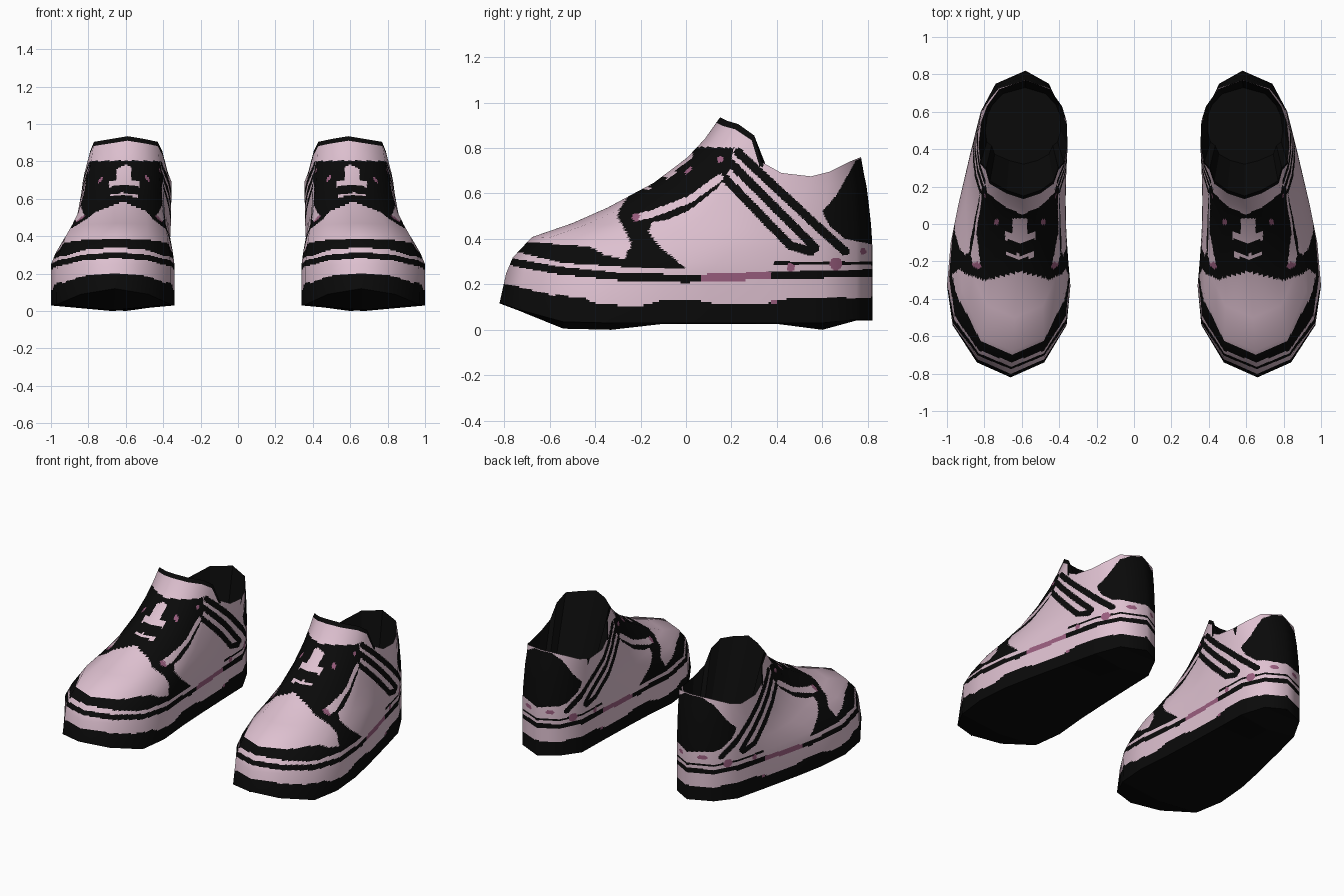
import bpy
import bmesh
from mathutils import Vector

cube = bpy.data.objects.get("Cube")
if cube:
    bpy.data.objects.remove(cube, do_unlink=True)


def material(name, color):
    mat = bpy.data.materials.new(name)
    mat.use_nodes = True
    mat.diffuse_color = (*color, 1)
    bsdf = mat.node_tree.nodes["Principled BSDF"]
    bsdf.inputs["Base Color"].default_value = (*color, 1)
    bsdf.inputs["Roughness"].default_value = 0.8
    return mat


PINK, BLACK, MAUVE = 0, 1, 2
MATERIALS = [material("pale_pink", (0.73, 0.53, 0.63)),
             material("black", (0.003, 0.003, 0.003)),
             material("mauve", (0.32, 0.11, 0.21))]

# Sole outline and collar rim, toe to heel: y, outer x, inner x, z
SOLE = [(-.82, .66, .66, .12), (-.74, .84, .48, .09), (-.54, .97, .36, .035),
        (-.33, 1, .34, .03), (-.1, .98, .36, .03), (.1, .94, .37, .03),
        (.4, .87, .38, .03), (.6, .82, .385, .03), (.75, .74, .455, .045),
        (.82, .58, .58, .045)]
RIM = [(.15, .59, .59, .935), (.18, .68, .5, .92), (.23, .77, .43, .905),
       (.3, .79, .405, .855), (.33, .82, .375, .74), (.42, .83, .355, .69),
       (.55, .815, .36, .675), (.63, .785, .385, .695), (.72, .72, .45, .74),
       (.77, .58, .58, .76)]
# Upper levels: height fraction, then inward fraction at toe, side and heel
LEVELS = [(0, .03, 0, 0), (.1, .06, .12, 0), (.23, .146, .34, 0), (.32, .33, .5, .05),
          (.42, .49, .66, .12), (.58, .7, .78, .3), (.74, .85, .87, .5),
          (.86, .93, .93, .75), (1, 1, 1, 1)]
FOXING = .25


def ring(rows):
    """Closed loop: outer side toe to heel, then inner side back to the toe."""
    outer = [Vector((xo, y, z)) for y, xo, xi, z in rows]
    inner = [Vector((xi, y, z)) for y, xo, xi, z in rows[-2:0:-1]]
    return outer + inner


def cage():
    low, high = ring(SOLE), ring(RIM)
    n = len(low)
    rings = [low]
    for g, toe, flank, heel in LEVELS:
        row = []
        for k in range(n):
            i = min(k, n - k)
            to_side = min(1, max(0, (i - 1) / 2))
            to_heel = min(1, max(0, (i - 5) / 2))
            f = toe + (flank - toe) * to_side + (heel - flank) * to_heel
            p = low[k].lerp(high[k], f)
            p.z = FOXING + (high[k].z - FOXING) * g
            row.append(p)
        rings.append(row)
    return rings


# Painted shapes in side projection (y, z)
OVERLAY = [(-.9, .343), (-.9, .385), (-.68, .385), (-.42, .365), (-.36, .33), (-.27, .31),
           (-.24, .38), (-.3, .5), (-.33, .63), (-.1, .81), (.21, .8), (.19, .7),
           (.14, .625), (.02, .53), (-.08, .485), (-.15, .475), (-.167, .434),
           (-.115, .363), (0, .27), (-.25, .275), (-.55, .295), (-.73, .34)]
HEEL_PATCH = [(.77, .8), (.74, .73), (.66, .59), (.6, .52), (.63, .46), (.7, .4),
              (.9, .36), (.9, .8)]
SEAM = [(-.8, .31), (-.75, .295), (-.555, .26), (-.3, .235), (0, .225), (.4, .24), (.9, .25)]
SOLE_TOP = [(-.9, .215), (-.78, .2), (-.6, .155), (-.45, .14), (-.38, .11), (-.2, .105),
            (-.1, .13), (.05, .13), (.12, .115), (.35, .115), (.42, .135), (.9, .145)]
STRIPES = [[(.13, .71), (.46, .37), (.55, .345)], [(.18, .75), (.57, .36)],
           [(.23, .78), (.6, .435), (.7, .345)]]
EYESTAY_STRIPE = [(-.22, .495), (-.15, .51), (.02, .575), (.15, .67)]
SPOTS = [(.66, .29, .028), (.46, .275, .018), (.15, .75, .014), (-.22, .495, .017),
         (.78, .345, .014), (.39, .12, .012)]


def inside(p, poly):
    hit = False
    for (ay, az), (by, bz) in zip(poly, poly[1:] + poly[:1]):
        if (az > p[1]) != (bz > p[1]) and p[0] < ay + (p[1] - az) * (by - ay) / (bz - az):
            hit = not hit
    return hit


def near(p, path, radius):
    q = Vector(p)
    for a, b in zip(path, path[1:]):
        a, b = Vector(a), Vector(b)
        d = b - a
        t = min(1, max(0, (q - a).dot(d) / d.length_squared))
        if (q - a - d * t).length < radius:
            return True
    return False


def height_at(path, y):
    for (ay, az), (by, bz) in zip(path, path[1:]):
        if y <= by:
            return az + (bz - az) * (y - ay) / (by - ay)
    return path[-1][1]


def paint(c, rows_below_rim):
    """Colour of a face from its centre and its distance to the rim."""
    p = (c.y, c.z)
    dx = abs(abs(c.x) - .61)
    if c.y < .34 and rows_below_rim < 3:
        return BLACK
    if c.y >= .34 and rows_below_rim < 1:
        return PINK
    if any((c.y - y) ** 2 + (c.z - z) ** 2 < r * r for y, z, r in SPOTS):
        return MAUVE
    # outsole and midsole seam
    if c.z < height_at(SOLE_TOP, c.y):
        return BLACK
    if abs(c.z - height_at(SEAM, c.y)) < .017:
        return MAUVE if .07 < c.y < .37 else BLACK
    if .39 < c.y and abs(c.z - .293) < .007:
        return BLACK
    # tongue patch and gaps between the laces
    if c.z > .55 and c.y < .12:
        if dx < .04 and -.08 < c.y < .03:
            return PINK
        if dx < .08 and abs(c.y + .085 - dx * .3) < .02:
            return PINK
        if dx < .075 and abs(c.y + .18 - dx * .3) < .014:
            return PINK
        if abs(dx - .125) < .012 and abs(c.y - .01) < .014:
            return MAUVE
    # rounded top of the toe box
    if c.z > .5 and c.y < -.255 - dx * .25:
        return PINK
    if near(p, EYESTAY_STRIPE, .016):
        return PINK
    if inside(p, OVERLAY) or inside(p, HEEL_PATCH):
        return BLACK
    if any(near(p, s, .019) for s in STRIPES):
        return BLACK
    return PINK


def make_object(name, verts, faces, side):
    if side < 0:
        faces = [f[::-1] for f in faces]
    mesh = bpy.data.meshes.new(name)
    mesh.from_pydata([(v.x * side, v.y, v.z) for v in verts], [], faces)
    for m in MATERIALS:
        mesh.materials.append(m)
    obj = bpy.data.objects.new(name, mesh)
    bpy.context.collection.objects.link(obj)
    return obj


def grid_faces(rows, n):
    return [(i * n + k, i * n + (k + 1) % n, (i + 1) * n + (k + 1) % n, (i + 1) * n + k)
            for i in range(rows - 1) for k in range(n)]


def refine(rings, around=24):
    """Bilinear samples of a cage, keeping its flat-sided outline."""
    n, out = len(rings[0]), []
    for i in range(len(rings) - 1):
        steps = 24 if i == 0 else 12
        last = i == len(rings) - 2
        for s in range(steps + last):
            row = [a.lerp(b, s / steps) for a, b in zip(rings[i], rings[i + 1])]
            out.append([row[k].lerp(row[(k + 1) % n], j / around)
                        for k in range(n) for j in range(around)])
    return out


def build_shell(name, side):
    rings = cage()
    n = len(rings[0])
    # smooth normals of the coarse cage
    bm = bmesh.new()
    vs = [bm.verts.new(p) for row in rings for p in row]
    for f in grid_faces(len(rings), n):
        bm.faces.new([vs[i] for i in f])
    bm.normal_update()
    flat = [v.normal.copy() for v in vs]
    bm.free()
    normals = refine([flat[i:i + n] for i in range(0, len(flat), n)])
    fine = refine(rings)
    rows, cols = len(fine), len(fine[0])
    obj = make_object(name, [p for r in fine for p in r], grid_faces(rows, cols), side)
    mesh = obj.data
    for poly in mesh.polygons:
        poly.use_smooth = True
        poly.material_index = paint(poly.center, rows - 2 - poly.index // cols)
    mesh.normals_split_custom_set_from_vertices(
        [Vector((v.x * side, v.y, v.z)).normalized() for r in normals for v in r])


def build_black_part(name, verts, faces, side):
    obj = make_object(name, verts, faces, side)
    for poly in obj.data.polygons:
        poly.material_index = BLACK


def build_lining(name, side):
    rim = ring(RIM)
    n = len(rim)
    floor = [Vector((.6 + (p.x - .6) * .85, .32 + (p.y - .15) * .66, .5)) for p in rim]
    faces = [f[::-1] for f in grid_faces(2, n)] + [tuple(range(n, 2 * n))]
    build_black_part(name, rim + floor, faces, side)


def build_tread(name, side):
    edge = ring(SOLE)
    n, last = len(edge), len(SOLE) - 1
    mid = []
    for i, (y, xo, xi, z) in enumerate(SOLE):
        drop = .03 if i in (2, 3, 7) else .004
        mid.append(Vector(((xo + xi) / 2, y, z - drop)))
    faces = []
    for i in range(last):
        faces.append((i, n + i, n + i + 1, i + 1))
        faces.append(((n - i) % n, n - i - 1, n + i + 1, n + i))
    build_black_part(name, edge + mid, faces, side)


for label, side in (("left", 1), ("right", -1)):
    build_shell(label + "_shoe_upper", side)
    build_lining(label + "_shoe_lining", side)
    build_tread(label + "_shoe_tread", side)
